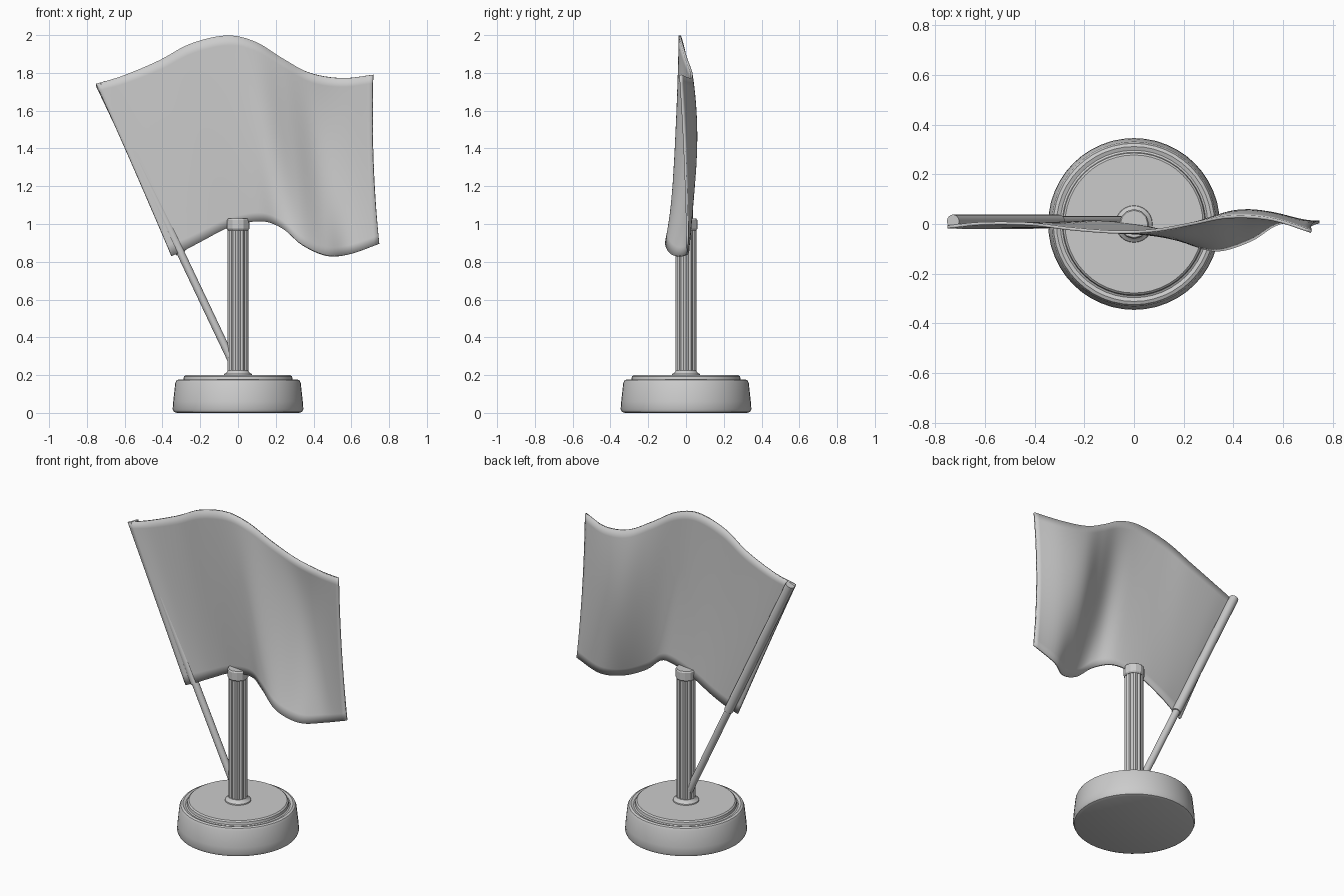
import bpy, bmesh, math
from mathutils import Vector

if "Cube" in bpy.data.objects:
    bpy.data.objects.remove(bpy.data.objects["Cube"])


def finish(name, bm, angle=35):
    bmesh.ops.recalc_face_normals(bm, faces=bm.faces)
    mesh = bpy.data.meshes.new(name)
    bm.to_mesh(mesh)
    bm.free()
    ob = bpy.data.objects.new(name, mesh)
    bpy.context.collection.objects.link(ob)
    bpy.ops.object.select_all(action='DESELECT')
    ob.select_set(True)
    bpy.context.view_layer.objects.active = ob
    bpy.ops.object.shade_smooth_by_angle(angle=math.radians(angle))
    return ob


def lathe(name, profile, n, flute=0.0, angle=35):
    """Stack of rings (radius, z), capped; flute insets every other vertex."""
    bm = bmesh.new()
    rings = []
    for r, z in profile:
        ring = []
        for i in range(n):
            a = 2 * math.pi * i / n
            rr = r - flute * (i % 2)
            ring.append(bm.verts.new((rr * math.cos(a), rr * math.sin(a), z)))
        rings.append(ring)
    for lo, hi in zip(rings, rings[1:]):
        for i in range(n):
            j = (i + 1) % n
            bm.faces.new((lo[i], lo[j], hi[j], hi[i]))
    bm.faces.new(rings[0][::-1])
    bm.faces.new(rings[-1])
    return finish(name, bm, angle)


def rod(name, a, b, r, n=16):
    a, b = Vector(a), Vector(b)
    ob = lathe(name, [(r, 0), (r, (b - a).length)], n)
    ob.location = a
    ob.rotation_euler = (b - a).to_track_quat('Z', 'Y').to_euler()
    return ob


# Round stepped base
lathe("base", [(0.325, 0), (0.34, 0.006), (0.346, 0.02), (0.343, 0.06), (0.332, 0.16),
               (0.325, 0.173), (0.312, 0.178), (0.297, 0.173), (0.289, 0.177),
               (0.286, 0.193), (0.278, 0.2)], 48)

# Fluted post with collar and cap
lathe("post_collar", [(0.076, 0.195), (0.073, 0.206), (0.06, 0.214), (0.054, 0.225)], 24)
lathe("post", [(0.055, 0.2), (0.055, 0.98)], 24, flute=0.007, angle=20)
lathe("post_cap", [(0.054, 0.966), (0.06, 0.975), (0.06, 1.02), (0.055, 1.028)], 12, angle=20)


# Leaning flag pole and the cloth sleeve around it
def on_pole(z):
    return (-0.305 - 0.474 * (z - 0.85), 0.011, z)


rod("flag_pole", on_pole(0.2), on_pole(0.9), 0.021)
rod("flag_sleeve", on_pole(0.845), on_pole(1.745), 0.027)

# Cloth: bottom, middle and top edge curves
bottom = [(-0.352, -0.012, 0.83), (-0.28, 0.0, 0.862), (-0.18, 0.008, 0.915), (-0.04, 0.0, 0.985),
          (0.12, -0.03, 1.015), (0.23, -0.08, 0.98), (0.34, -0.105, 0.89), (0.47, -0.065, 0.833),
          (0.59, 0.005, 0.84), (0.748, 0.008, 0.895)]
middle = [(-0.572, -0.015, 1.34), (-0.46, 0.0, 1.35), (-0.31, 0.0, 1.39), (-0.15, -0.015, 1.45),
          (0.03, -0.035, 1.49), (0.16, -0.05, 1.46), (0.29, -0.015, 1.38), (0.43, 0.042, 1.31),
          (0.56, 0.042, 1.31), (0.716, -0.005, 1.34)]
top = [(-0.752, -0.012, 1.742), (-0.61, 0.002, 1.785), (-0.42, 0.0, 1.865), (-0.25, -0.02, 1.955),
       (-0.06, -0.033, 1.998), (0.09, -0.025, 1.965), (0.23, 0.0, 1.88), (0.38, 0.028, 1.8),
       (0.55, 0.02, 1.772), (0.715, -0.03, 1.79)]


def spline(points, t):
    """Catmull-Rom through the points, t in 0..1."""
    p = [Vector(q) for q in points]
    p = [2 * p[0] - p[1]] + p + [2 * p[-1] - p[-2]]
    s = t * (len(points) - 1)
    k = min(int(s), len(points) - 2)
    f = s - k
    a, b, c, d = p[k:k + 4]
    return 0.5 * (2 * b + (c - a) * f + (2 * a - 5 * b + 4 * c - d) * f ** 2
                  + (3 * b - a - 3 * c + d) * f ** 3)


NU, NV = 54, 20
bm = bmesh.new()
grid = []
for i in range(NU + 1):
    lo, mi, hi = (spline(e, i / NU) for e in (bottom, middle, top))
    col = []
    for j in range(NV + 1):
        v = j / NV
        co = lo * (2 * v - 1) * (v - 1) + mi * 4 * v * (1 - v) + hi * v * (2 * v - 1)
        col.append(bm.verts.new(co))
    grid.append(col)
for i in range(NU):
    for j in range(NV):
        bm.faces.new((grid[i][j], grid[i + 1][j], grid[i + 1][j + 1], grid[i][j + 1]))
flag = finish("flag_cloth", bm)
mod = flag.modifiers.new("thickness", 'SOLIDIFY')
mod.thickness = 0.012
mod.offset = 0
